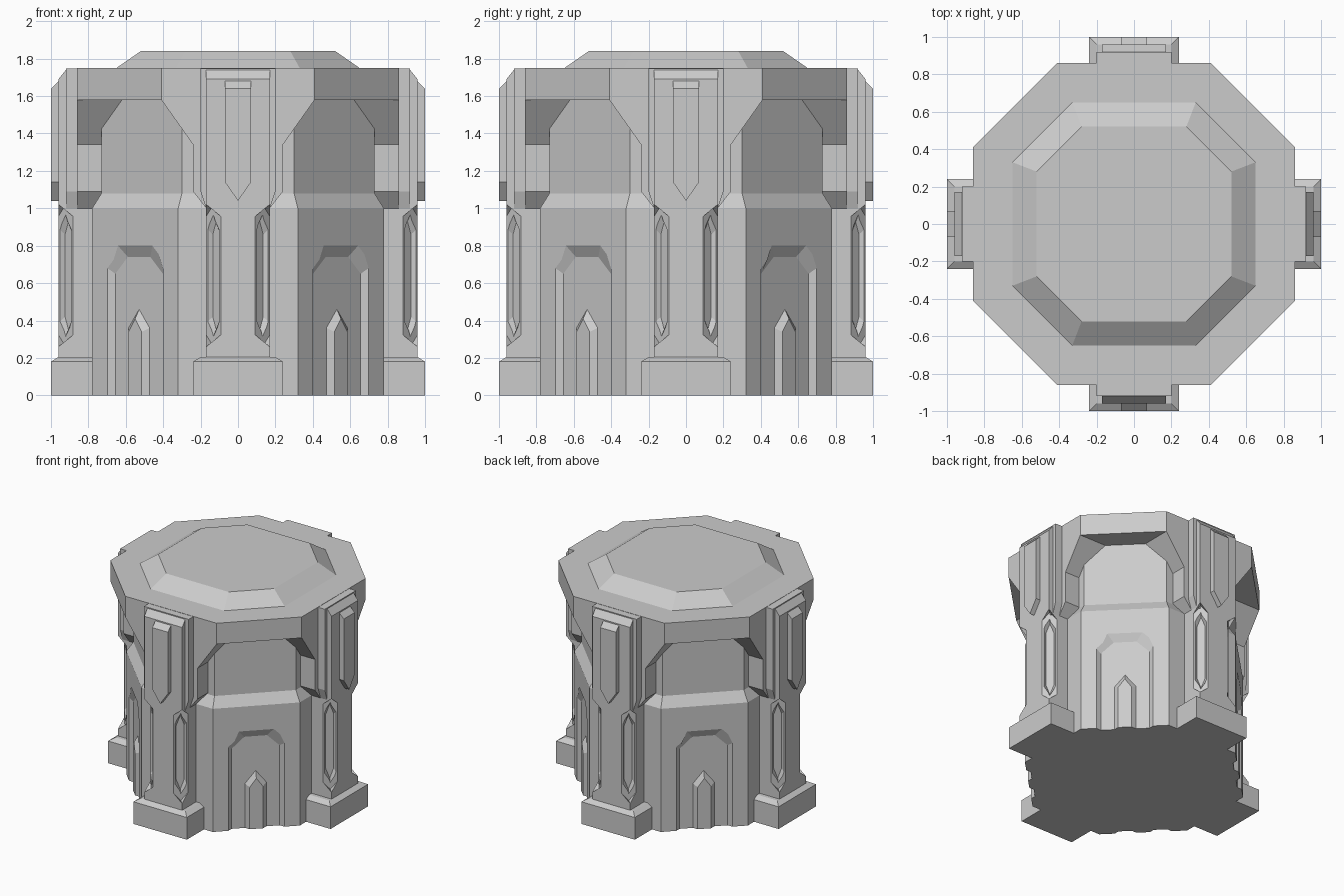
import bpy, bmesh
from math import radians
from mathutils import Matrix, Vector

cube = bpy.data.objects.get("Cube")
if cube:
    bpy.data.objects.remove(cube, do_unlink=True)

stone = bpy.data.materials.new("grey stone")
stone.use_nodes = True
GREY = (0.6, 0.6, 0.6, 1)
stone.diffuse_color = GREY
stone.node_tree.nodes["Principled BSDF"].inputs["Base Color"].default_value = GREY


def turn(degrees):
    return Matrix.Rotation(radians(degrees), 4, "Z")


AXES = [turn(90 * k) for k in range(4)]
DIAGONALS = [turn(45 + 90 * k) for k in range(4)]


def build(name, lofts, places=(Matrix(),)):
    """Skin each stack of rings, once per placement, into one object."""
    bm = bmesh.new()
    for m in places:
        for rings in lofts:
            vs = [[bm.verts.new(m @ Vector(p)) for p in ring] for ring in rings]
            n = len(vs[0])
            for a, b in zip(vs, vs[1:]):
                for i in range(n):
                    j = (i + 1) % n
                    bm.faces.new((a[i], a[j], b[j], b[i]))
            bm.faces.new(vs[0][::-1])
            bm.faces.new(vs[-1])
    bmesh.ops.recalc_face_normals(bm, faces=bm.faces)
    mesh = bpy.data.meshes.new(name)
    bm.to_mesh(mesh)
    bm.free()
    mesh.materials.append(stone)
    ob = bpy.data.objects.new(name, mesh)
    bpy.context.collection.objects.link(ob)
    return ob


def cut(target, cutter):
    cutter.hide_render = True
    mod = target.modifiers.new("cut", "BOOLEAN")
    mod.operation, mod.solver, mod.object = "DIFFERENCE", "EXACT", cutter
    bpy.context.view_layer.objects.active = target
    bpy.ops.object.modifier_apply(modifier=mod.name)
    bpy.data.objects.remove(cutter, do_unlink=True)


def octagon(a, b, z):
    quarter = [(a, -b), (b, -a)]
    return [m @ Vector((x, y, z)) for m in AXES for x, y in quarter]


def front(half, r):
    """Mirror a right-hand outline (x, z) and stand it at distance r."""
    left = [(-x, z) for x, z in reversed(half) if x > 0]
    return [(x, -r, z) for x, z in half + left]


def lozenge(w, z0, z1, r):
    return front([(0, z0), (w, z0 + 0.08), (w, z1 - 0.08), (0, z1)], r)


def slab(w, near, far, z):
    return [(-w, -far, z), (w, -far, z), (w, -near, z), (-w, -near, z)]


# Tower body with a sloped ledge
body = build("tower_body", [[octagon(0.32, 0.78, 0), octagon(0.32, 0.78, 1.0),
                             octagon(0.30, 0.73, 1.08), octagon(0.30, 0.73, 1.6)]])

# Arched niches with splayed edges in the diagonal walls
WALL = 1.1 / 2 ** 0.5
FLOOR = WALL - 0.03
inner = [(0.18, -0.1), (0.18, 0.65), (0.085, 0.74)]
outer = [(0.21, -0.1), (0.21, 0.68), (0.13, 0.80)]
beyond = [(2 * a - c, 2 * b - d) for (a, b), (c, d) in zip(outer, inner)]
cut(body, build("niche_cutter", [[front(inner, FLOOR),
                                  front(beyond, 2 * WALL - FLOOR)]], DIAGONALS))

# Pointed doors standing out from the niches
build("pointed_doors", [[
    front([(0.08, 0), (0.08, 0.36), (0, 0.46)], FLOOR - 0.01),
    front([(0.08, 0), (0.08, 0.36), (0, 0.46)], FLOOR),
    front([(0.05, 0), (0.05, 0.34), (0, 0.41)], WALL)]], DIAGONALS)

# Roof slab and raised cap
build("roof", [[octagon(0.41, 0.86, 1.58), octagon(0.41, 0.86, 1.75),
                octagon(0.33, 0.65, 1.75), octagon(0.28, 0.52, 1.84)]])

# Brackets that flare up to the roof and form the arches
bracket = [(0.17, 1.0), (0.24, 1.09), (0.24, 1.34), (0.41, 1.58)]
build("arch_brackets", [[front(bracket, 0.6), front(bracket, 0.86)]], AXES)

# Stepped backing behind each pilaster
backing = [(0.17, 1.0), (0.20, 1.09), (0.20, 1.748)]
build("pilaster_backings", [[front(backing, 0.8), front(backing, 0.92)]], AXES)

# Pilasters with a sloped head
shaft = [(0.17, 0.1), (0.17, 1.74)]
head = [(0.17, 0.1), (0.17, 1.69)]
pilasters = build("pilasters", [[front(shaft, 0.7), front(shaft, 0.92),
                                 front(head, 0.96)]], AXES)

# Long lozenge grooves on the pilaster corners
corners = [m @ Matrix.Translation((s * 0.17, -0.96, 0)) @ turn(45 * s)
           for m in AXES for s in (-1, 1)]
cut(pilasters, build("corner_cutter", [[lozenge(0.07, 0.26, 1.02, -0.055),
                                        lozenge(0.07, 0.26, 1.02, 0.05)]], corners))
cut(pilasters, build("groove_cutter", [[lozenge(0.03, 0.34, 0.94, -0.08),
                                        lozenge(0.05, 0.30, 0.98, -0.04)]], corners))

# Pointed pendants on the pilaster fronts
pendant = [(0, 1.04), (0.07, 1.14), (0.07, 1.68)]
pendant_face = [(0, 1.04), (0.07, 1.14), (0.07, 1.64)]
build("pendants", [[front(pendant, 0.94), front(pendant, 0.96),
                    front(pendant_face, 1.0)]], AXES)

# Plinths with a bevelled top
build("plinths", [[slab(0.24, 0.6, 1.0, 0), slab(0.24, 0.6, 1.0, 0.18),
                   slab(0.20, 0.64, 0.96, 0.205)]], AXES)
